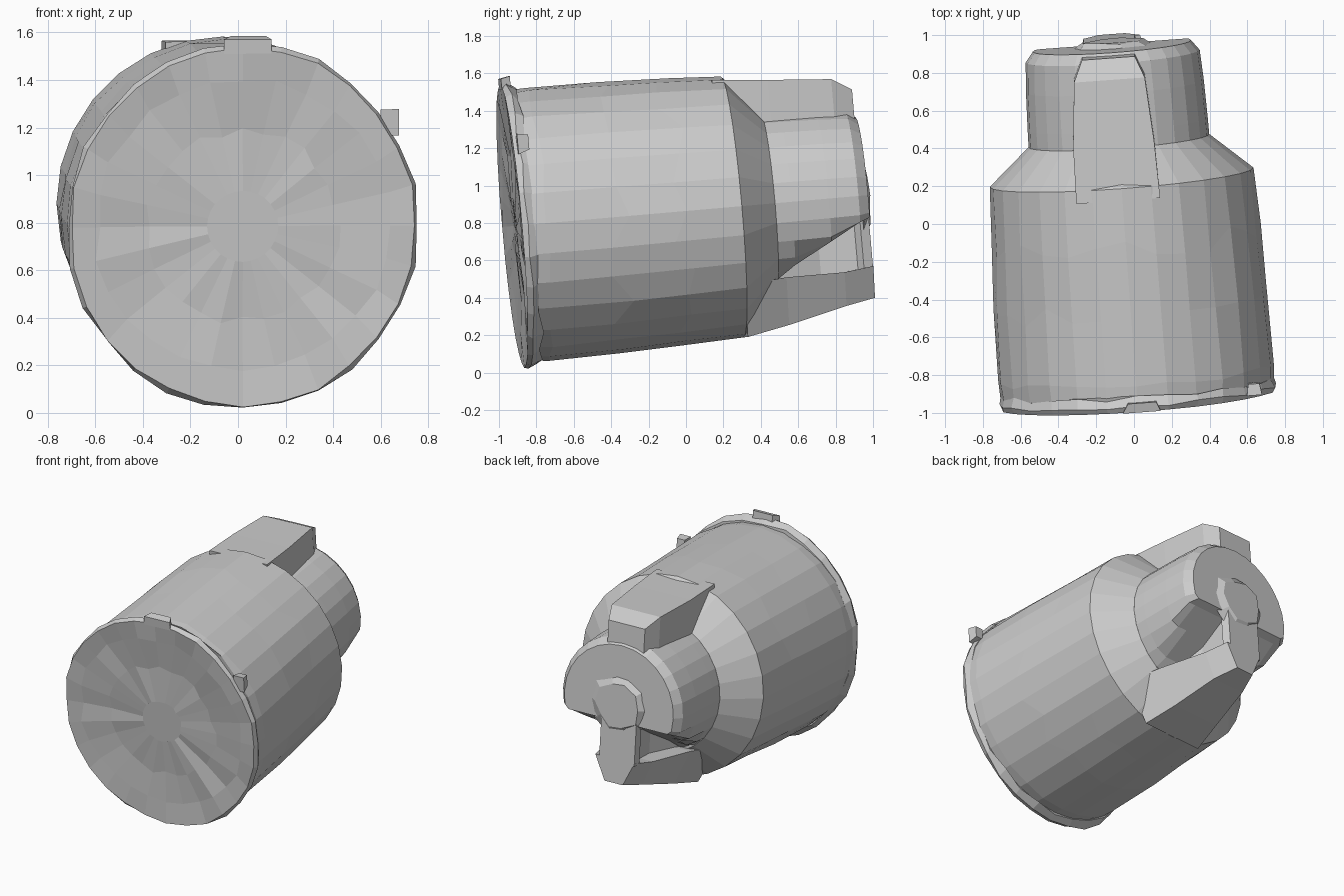
import bpy, bmesh, math, random
from mathutils import Vector

if "Cube" in bpy.data.objects:
    bpy.data.objects.remove(bpy.data.objects["Cube"])

random.seed(4)

# Local frame: t runs along the slightly tilted axis, u is across, v is up
ORIGIN = Vector((0.02, -0.91, 0.785))
AXIS = Vector((-0.085, 1.15, 0.10)).normalized()
U = (Vector((1, 0, 0)) - AXIS * AXIS.x).normalized()
V = U.cross(AXIS).normalized()


def loft(name, sections):
    """Skin a list of equal-length closed sections of (u, v, t) points."""
    bm = bmesh.new()
    rings = [[bm.verts.new(ORIGIN + U * u + V * v + AXIS * t) for u, v, t in s]
             for s in sections]
    n = len(rings[0])
    for a, b in zip(rings, rings[1:]):
        for i in range(n):
            j = (i + 1) % n
            bm.faces.new((a[i], a[j], b[j], b[i]))
    bm.faces.new(rings[0])
    bm.faces.new(rings[-1])
    bmesh.ops.remove_doubles(bm, verts=bm.verts, dist=0.0005)
    bmesh.ops.recalc_face_normals(bm, faces=bm.faces)
    me = bpy.data.meshes.new(name)
    bm.to_mesh(me)
    bm.free()
    ob = bpy.data.objects.new(name, me)
    bpy.context.collection.objects.link(ob)
    return ob


def ring(r, t, n=28, stretch=1.0, wobble=0.0, depth=0.0, floor=-9.0):
    """Circle section; floor cuts the lower part off flat."""
    pts = []
    for i in range(n):
        a = 2 * math.pi * i / n
        q = r + random.uniform(-wobble, wobble)
        pts.append((q * math.cos(a), max(q * stretch * math.sin(a), floor),
                    t + random.uniform(-depth, depth)))
    return pts


def box(name, stations):
    """Bar through stations (left, right, bottom, top, t)."""
    return loft(name, [[(l, b, t), (r, b, t), (r, h, t), (l, h, t)]
                       for l, r, b, h, t in stations])


# Main barrel with conical shoulder
loft("barrel", [
    ring(0.725, 0.02),
    ring(0.732, 0.12, wobble=0.005, depth=0.02),
    ring(0.724, 0.50, wobble=0.005, depth=0.06),
    ring(0.712, 0.85, wobble=0.005, depth=0.06),
    ring(0.70, 1.165),
    ring(0.48, 1.36),
])

# Ragged front rim and crumpled front sheet
loft("front_rim", [
    ring(0.15, 0.0, depth=0.01),
    ring(0.40, 0.005, wobble=0.02, depth=0.012),
    ring(0.62, -0.01, wobble=0.02, depth=0.01),
    ring(0.725, -0.02, stretch=1.05, wobble=0.008),
    ring(0.738, 0.01, stretch=1.05, wobble=0.012, depth=0.008),
    ring(0.725, 0.055, stretch=1.02, wobble=0.006, depth=0.015),
])

# Torn scraps sticking out of the rim
box("rim_scrap_top", [(-0.08, 0.12, 0.73, 0.79, -0.02),
                      (-0.05, 0.10, 0.74, 0.80, 0.03)])
box("rim_scrap_side", [(0.58, 0.66, 0.38, 0.49, 0.0),
                       (0.59, 0.65, 0.40, 0.48, 0.06)])

# Neck lobes: round at the shoulder, underside rising toward the end
loft("neck", [
    ring(0.48, 1.34, floor=-0.42),
    ring(0.478, 1.45, floor=-0.34),
    ring(0.472, 1.65, floor=-0.23),
    ring(0.462, 1.81, floor=-0.14),
    ring(0.42, 1.865, floor=-0.12),
])

# Upper key running flush with the barrel, chamfered at the end
box("upper_key", [
    (-0.245, 0.20, 0.20, 0.685, 1.10),
    (-0.24, 0.19, 0.20, 0.66, 1.40),
    (-0.21, 0.165, 0.20, 0.635, 1.74),
    (-0.16, 0.12, 0.20, 0.57, 1.85),
])

# Lower key: tapered flange below a narrow web, leaving side recesses
loft("lower_key_flange", [
    [(-w, -h, t), (-b, -d, t), (b, -d, t), (w, -h, t)]
    for w, b, h, d, t in ((0.38, 0.24, 0.42, 0.70, 1.17),
                          (0.30, 0.19, 0.40, 0.655, 1.40),
                          (0.20, 0.13, 0.40, 0.58, 1.72),
                          (0.15, 0.07, 0.38, 0.55, 1.88))
])
box("lower_key_web", [(-0.20, 0.20, -0.45, 0.0, 1.34),
                      (-0.10, 0.10, -0.42, 0.0, 1.60),
                      (-0.10, 0.10, -0.42, 0.0, 1.80),
                      (-0.16, 0.14, -0.40, 0.0, 1.83),
                      (-0.15, 0.12, -0.40, 0.0, 1.88)])

# Shallow bump on the end face
loft("end_bump", [ring(0.24, 1.84, n=10, depth=0.01, wobble=0.02),
                  ring(0.16, 1.89, n=10, depth=0.01, wobble=0.02)])
